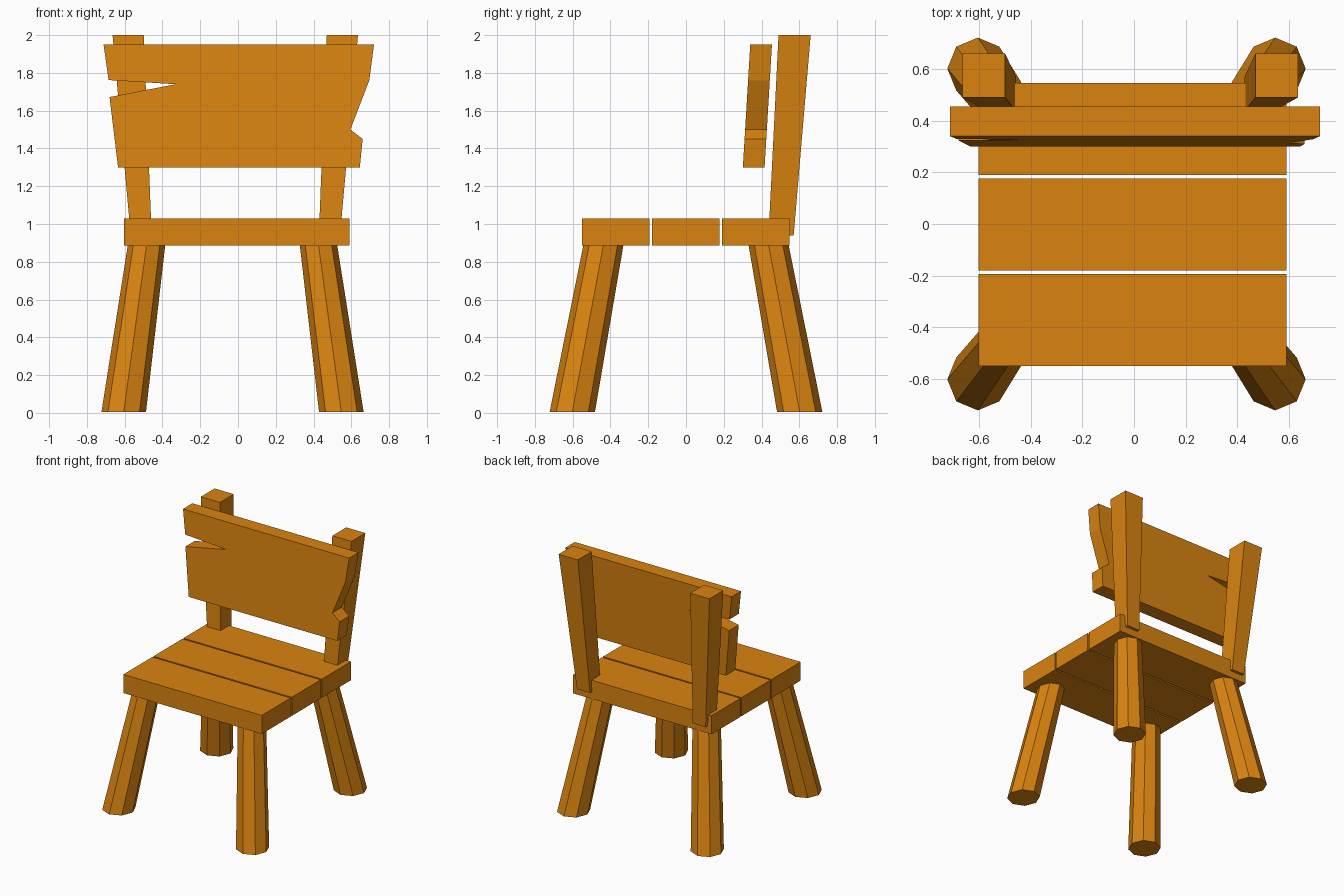
import bpy, math

if "Cube" in bpy.data.objects:
    bpy.data.objects.remove(bpy.data.objects["Cube"])

wood = bpy.data.materials.new("orange wood")
wood.diffuse_color = (0.70, 0.23, 0.005, 1)
wood.use_nodes = True
wood.node_tree.nodes["Principled BSDF"].inputs["Base Color"].default_value = wood.diffuse_color


def make(name, verts, faces):
    mesh = bpy.data.meshes.new(name)
    mesh.from_pydata(verts, [], faces)
    mesh.materials.append(wood)
    obj = bpy.data.objects.new(name, mesh)
    bpy.context.collection.objects.link(obj)
    return obj


def loft(name, low, high):
    """Closed solid between two matching rings, counter-clockwise seen from the high end."""
    n = len(low)
    faces = [(i, (i + 1) % n, n + (i + 1) % n, n + i) for i in range(n)]
    faces += [tuple(reversed(range(n))), tuple(range(n, 2 * n))]
    return make(name, low + high, faces)


def rect(x0, x1, y0, y1, z):
    return [(x0, y0, z), (x1, y0, z), (x1, y1, z), (x0, y1, z)]


def octagon(cx, cy, rx, ry, z):
    angles = [i * math.tau / 8 for i in range(8)]
    return [(cx + rx * math.cos(a), cy + ry * math.sin(a), z) for a in angles]


# Seat: three planks with narrow gaps
for name, y0, y1 in (("front", -0.55, -0.193), ("middle", -0.18, 0.177), ("back", 0.19, 0.547)):
    loft(f"seat_plank_{name}", rect(-0.603, 0.59, y0, y1, 0.885), rect(-0.603, 0.59, y0, y1, 1.03))

# Legs and back posts mirror about a line slightly left of centre
MID = -0.029
for side, s in (("left", -1), ("right", 1)):
    # Splayed, tapering eight-sided legs
    for end, t in (("front", -1), ("back", 1)):
        loft(f"{end}_{side}_leg",
             octagon(MID + s * 0.576, t * 0.602, 0.118, 0.12, 0.005),
             octagon(MID + s * 0.455, t * 0.437, 0.099, 0.106, 0.89))

    # Square posts, widening and leaning back towards the top
    bottom = sorted((MID + s * 0.457, MID + s * 0.569) if s > 0 else (-0.568, -0.457))
    top = sorted((MID + s * 0.499, MID + s * 0.664) if s > 0 else (-0.664, -0.499))
    loft(f"{side}_back_post", rect(*bottom, 0.437, 0.57, 0.94), rect(*top, 0.49, 0.66, 2.0))

# Backrest: broken board with a split on the left and a chip on the right
outline = [(-0.635, 1.30), (0.645, 1.30), (0.66, 1.45), (0.595, 1.50), (0.695, 1.76),
           (0.72, 1.95), (-0.712, 1.95), (-0.685, 1.762), (-0.49, 1.75), (-0.33, 1.74),
           (-0.68, 1.672)]


def lean(y):
    return [(x, y + 0.06 * (z - 1.3), z) for x, z in outline]


loft("backrest_board", lean(0.416), lean(0.301))
